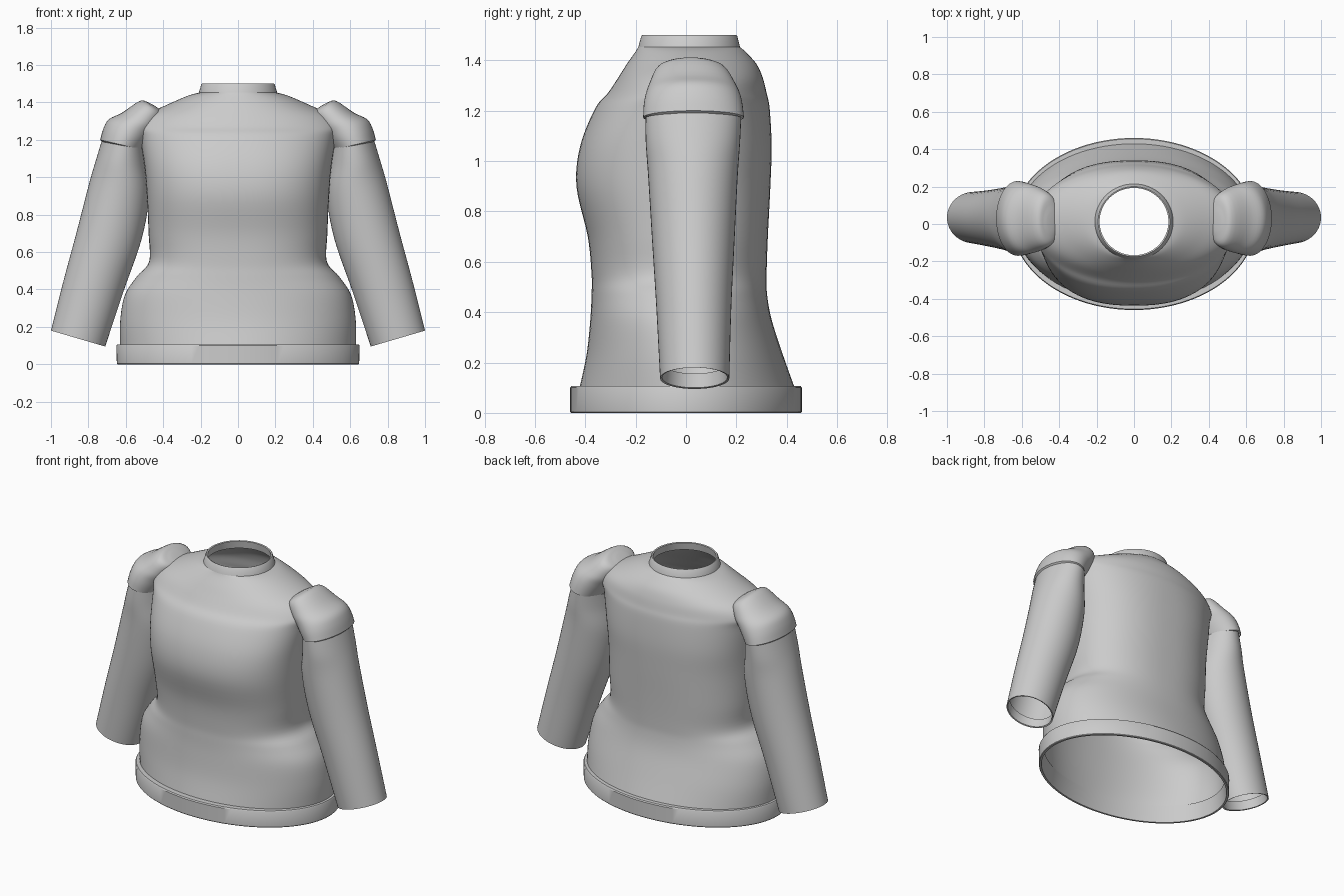
import bpy, bmesh, math

if "Cube" in bpy.data.objects:
    bpy.data.objects.remove(bpy.data.objects["Cube"])

fabric = bpy.data.materials.new("grey fabric")
fabric.diffuse_color = (0.6, 0.6, 0.6, 1)
fabric.use_nodes = True
fabric.node_tree.nodes["Principled BSDF"].inputs["Base Color"].default_value = fabric.diffuse_color


def spline(keys, steps):
    """Smoothly interpolate rows of ring values."""
    out = []
    for i in range(len(keys) - 1):
        a, b = keys[max(i - 1, 0)], keys[i]
        c, d = keys[i + 1], keys[min(i + 2, len(keys) - 1)]
        for s in range(steps):
            t = s / steps
            out.append([0.5 * (2 * q + (r - p) * t + (2 * p - 5 * q + 4 * r - w) * t * t
                               + (3 * q - p - 3 * r + w) * t ** 3)
                        for p, q, r, w in zip(a, b, c, d)])
    return out + [list(keys[-1])]


def loft(name, rows, closed=False, cap=False, side=1, sides=64, angle=50):
    """Skin rings; row = outer x, z, inner x, z, front y, back y, roundness power."""
    bm = bmesh.new()
    rings = []
    for xo, zo, xi, zi, yf, yb, n in rows:
        ring = []
        for k in range(sides):
            a = 2 * math.pi * k / sides
            c, s = math.cos(a), math.sin(a)
            u = math.copysign(abs(c) ** (2 / n), c)
            v = math.copysign(abs(s) ** (2 / n), s)
            ring.append(bm.verts.new((side * ((xo + xi) / 2 + u * (xo - xi) / 2),
                                      (yf + yb) / 2 + v * (yb - yf) / 2,
                                      (zo + zi) / 2 + u * (zo - zi) / 2)))
        rings.append(ring)
    pairs = list(zip(rings, rings[1:])) + ([(rings[-1], rings[0])] if closed else [])
    for lo, hi in pairs:
        for k in range(sides):
            j = (k + 1) % sides
            f = (lo[k], lo[j], hi[j], hi[k])
            bm.faces.new(f if side > 0 else f[::-1])
    if cap:
        bm.faces.new(rings[-1] if side > 0 else rings[-1][::-1])
    if closed:
        bmesh.ops.recalc_face_normals(bm, faces=bm.faces[:])
    me = bpy.data.meshes.new(name)
    bm.to_mesh(me)
    bm.free()
    me.materials.append(fabric)
    ob = bpy.data.objects.new(name, me)
    bpy.context.collection.objects.link(ob)
    bpy.ops.object.select_all(action='DESELECT')
    ob.select_set(True)
    bpy.context.view_layer.objects.active = ob
    bpy.ops.object.shade_smooth_by_angle(angle=math.radians(angle))
    return ob


def level(w, z, yf, yb, n=2.0):
    return (w, z, -w, z, yf, yb, n)


# torso: flared hips, narrow waist, full chest, sloping shoulders
torso = [level(.63, .09, -.425, .435), level(.63, .23, -.395, .385, 2.1),
         level(.605, .37, -.38, .34, 2.15), level(.54, .47, -.375, .322, 2.2),
         level(.475, .55, -.375, .32, 2.35), level(.478, .7, -.39, .325, 2.4),
         level(.487, .9, -.435, .335, 2.4), level(.5, 1.06, -.42, .34, 2.4),
         level(.525, 1.21, -.36, .332, 2.2), level(.55, 1.27, -.31, .32, 2.0),
         level(.50, 1.33, -.27, .305, 2.0), level(.385, 1.385, -.235, .28, 2.0),
         level(.27, 1.435, -.2, .235, 2.0), level(.205, 1.453, -.19, .213, 2.0)]
loft("torso", spline(torso, 5), sides=96)

# waistband and collar: closed bands
loft("waistband", [level(.648, .004, -.46, .46), level(.65, .10, -.46, .46),
                   level(.646, .107, -.455, .455), level(.622, .107, -.42, .425),
                   level(.632, 0, -.445, .445), level(.645, 0, -.457, .457)],
     closed=True, sides=96, angle=35)
loft("collar", [level(.21, 1.45, -.19, .215), level(.197, 1.495, -.178, .204),
                level(.192, 1.5, -.174, .2), level(.184, 1.497, -.167, .193),
                level(.19, 1.45, -.175, .2)], closed=True, angle=35)

# sleeves with a turned hem, and padded shoulder caps
sleeve = [(1.0, .18, .71, .095, -.103, .172, 2), (.932, .45, .612, .39, -.118, .18, 2),
          (.862, .71, .515, .67, -.135, .193, 2), (.795, .97, .475, .9, -.15, .205, 2),
          (.757, 1.1, .49, 1.06, -.16, .215, 2), (.715, 1.24, .50, 1.15, -.16, .22, 2)]
hem = [(.978, .235, .707, .156, -.09, .16, 2), (.992, .18, .718, .1, -.095, .164, 2)]
cap = [(.728, 1.19, .515, 1.15, -.163, .222, 2), (.737, 1.2, .505, 1.146, -.17, .23, 2),
       (.72, 1.26, .48, 1.18, -.168, .225, 2), (.69, 1.31, .45, 1.22, -.16, .215, 2),
       (.62, 1.345, .42, 1.27, -.145, .195, 2.1), (.525, 1.408, .40, 1.32, -.115, .155, 2.1),
       (.48, 1.4, .40, 1.345, -.06, .09, 2), (.45, 1.385, .42, 1.365, -.015, .04, 2)]
for side, label in ((1, "right"), (-1, "left")):
    loft(label + "_sleeve", hem + spline(sleeve, 5), side=side, sides=48)
    loft(label + "_shoulder_cap", cap[:1] + spline(cap[1:], 4), cap=True, side=side, sides=48)
